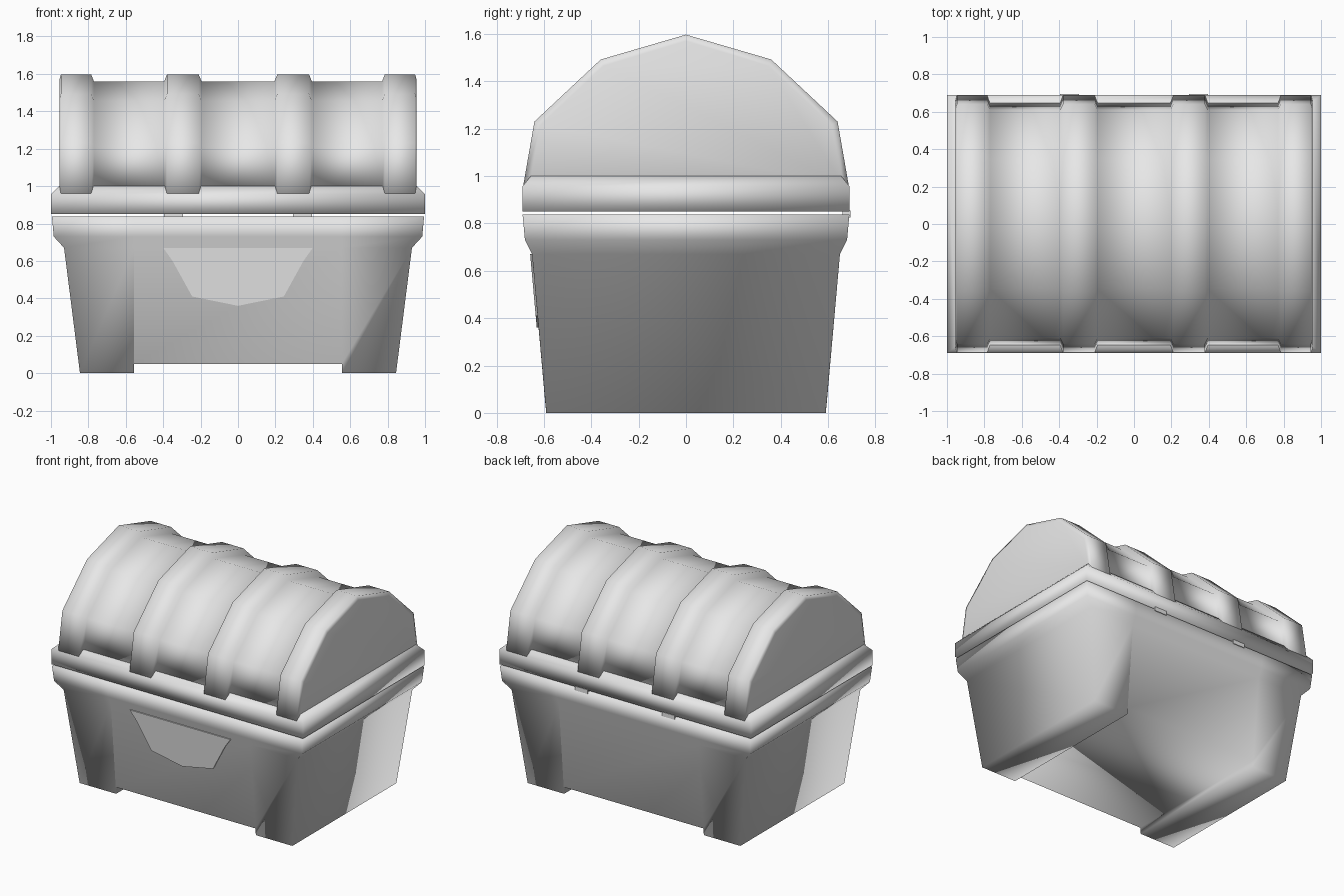
import bpy, bmesh

cube = bpy.data.objects.get("Cube")
if cube:
    bpy.data.objects.remove(cube, do_unlink=True)

grey = bpy.data.materials.new("plain grey")
grey.use_nodes = True
grey.diffuse_color = (0.8, 0.8, 0.8, 1)
grey.node_tree.nodes["Principled BSDF"].inputs["Base Color"].default_value = (0.8, 0.8, 0.8, 1)


def finish(name, bm, smooth=True):
    bmesh.ops.recalc_face_normals(bm, faces=bm.faces)
    for f in bm.faces:
        f.smooth = smooth
    mesh = bpy.data.meshes.new(name)
    bm.to_mesh(mesh)
    bm.free()
    mesh.materials.append(grey)
    ob = bpy.data.objects.new(name, mesh)
    bpy.context.collection.objects.link(ob)
    return ob


def loft(bm, rings):
    """Skin closed rings of equal length and cap both ends."""
    rows = [[bm.verts.new(p) for p in r] for r in rings]
    n = len(rows[0])
    for a, b in zip(rows, rows[1:]):
        for i in range(n):
            j = (i + 1) % n
            bm.faces.new((a[i], a[j], b[j], b[i]))
    bm.faces.new(rows[0])
    bm.faces.new(rows[-1])


def rect(x, y, z):
    return [(-x, -y, z), (x, -y, z), (x, y, z), (-x, y, z)]


# Tapered tub with a flared lip, standing on two long side runners
FOOT = 0.555
bm = bmesh.new()
levels = [(0.845, 0.59, 0), (0.852, 0.595, 0.05), (0.93, 0.65, 0.67),
          (0.985, 0.68, 0.73), (0.995, 0.69, 0.838)]
rows = []
for a, b, z in levels:
    pts = [(-a, -b), (-FOOT, -b), (FOOT, -b), (a, -b),
           (a, b), (FOOT, b), (-FOOT, b), (-a, b)]
    rows.append([bm.verts.new((x, y, z)) for x, y in pts])
for k, (a, b) in enumerate(zip(rows, rows[1:])):
    for i in range(8):
        if k == 0 and i in (1, 5):      # open channel between runners
            continue
        j = (i + 1) % 8
        bm.faces.new((a[i], a[j], b[j], b[i]))
low, mid = rows[0], rows[1]
bm.faces.new([low[i] for i in (0, 1, 6, 7)])
bm.faces.new([low[i] for i in (2, 3, 4, 5)])
bm.faces.new([mid[i] for i in (1, 2, 5, 6)])
for i, j in ((1, 6), (2, 5)):
    bm.faces.new((low[i], mid[i], mid[j], low[j]))
bm.faces.new(rows[-1])
spare = [bm.edges.get((mid[i], mid[(i + 1) % 8])) for i in (0, 2, 3, 4, 6, 7)]
bmesh.ops.dissolve_edges(bm, edges=spare, use_verts=True)
finish("tub", bm)

# Lid rim with a chamfered top
bm = bmesh.new()
loft(bm, [rect(1.0, 0.69, 0.85), rect(1.0, 0.69, 0.957), rect(0.955, 0.655, 1.0)])
finish("lid_rim", bm)

# Faceted dome: full-size ribs alternate with sunken panels along x
RIB = [(0.688, 0.955), (0.64, 1.23), (0.36, 1.492), (0, 1.597)]
PANEL = [(0.655, 0.96), (0.61, 1.21), (0.345, 1.455), (0, 1.56)]
END = [(0.66, 0.965), (0.615, 1.215), (0.348, 1.465), (0, 1.57)]


def section(x, half):
    return [(x, -y, z) for y, z in half] + [(x, y, z) for y, z in half[-2::-1]]


half_dome = [(0.195, PANEL), (0.21, RIB), (0.38, RIB), (0.395, PANEL),
             (0.77, PANEL), (0.785, RIB), (0.947, RIB), (0.955, END)]
stations = [(-x, p) for x, p in reversed(half_dome)] + half_dome
bm = bmesh.new()
loft(bm, [section(x, p) for x, p in stations])
finish("lid_dome", bm)

# Thin latch plate following the slope of the front wall
outline = [(-0.4, 0.67), (-0.35, 0.6), (-0.245, 0.41), (0, 0.36),
           (0.245, 0.41), (0.35, 0.6), (0.4, 0.67)]
bm = bmesh.new()
loft(bm, [[(x, -(0.59 + 0.0895 * z + d), z) for x, z in outline]
          for d in (-0.001, 0.008)])
finish("latch_plate", bm, smooth=False)

# Two small hinges bridging the gap at the back
for side, x in (("left", 0.345), ("right", -0.345)):
    bm = bmesh.new()
    loft(bm, [[(x + dx, y, z) for dx, y in
               ((-0.05, 0.66), (0.05, 0.66), (0.05, 0.694), (-0.05, 0.694))]
              for z in (0.825, 0.855)])
    finish(side + "_hinge", bm, smooth=False)
